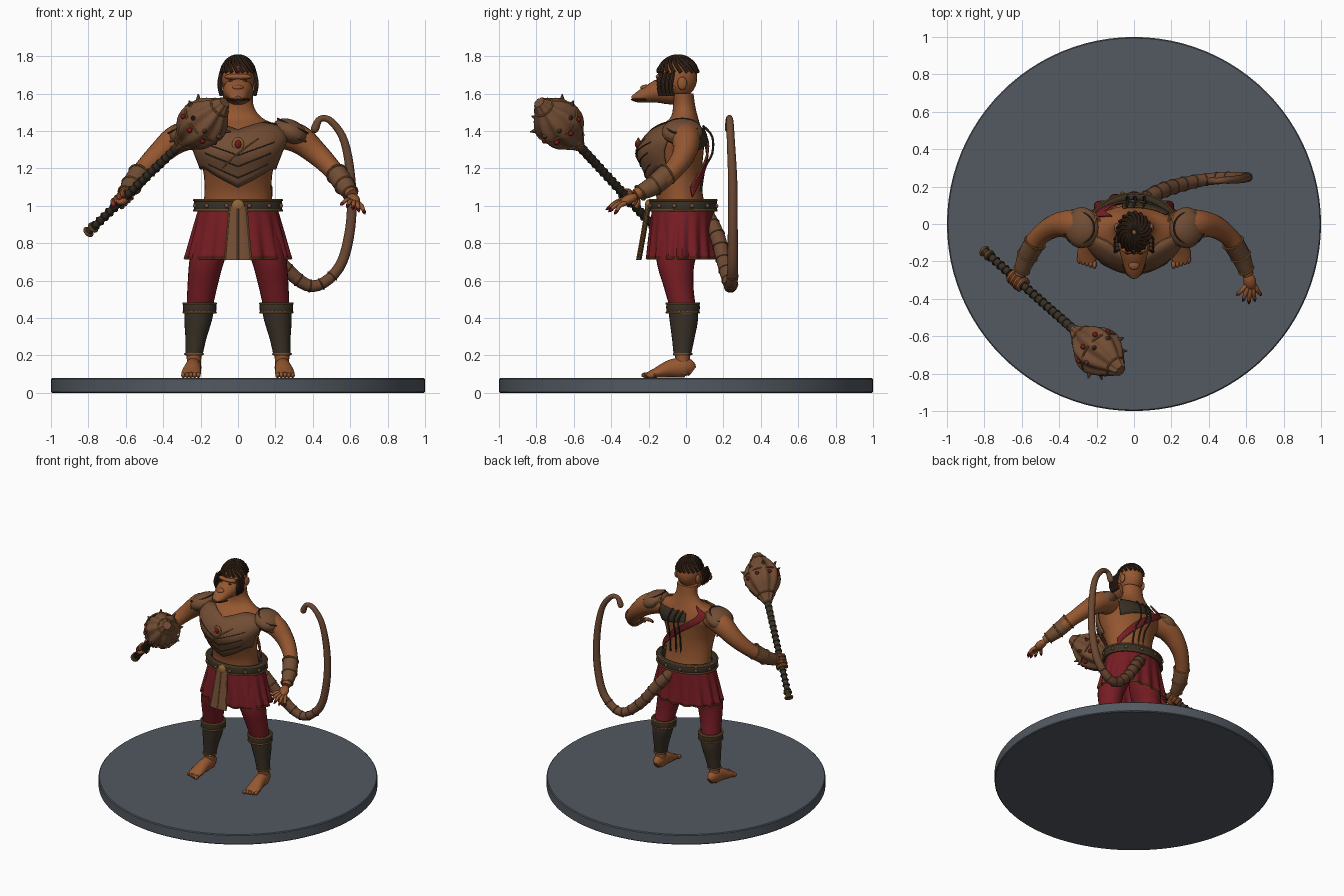
import bpy, bmesh, math
from math import sin, cos, pi
from mathutils import Vector

if "Cube" in bpy.data.objects:
    bpy.data.objects.remove(bpy.data.objects["Cube"])


def material(name, *rgb):
    m = bpy.data.materials.new(name)
    m.use_nodes = True
    m.diffuse_color = (*rgb, 1)
    m.node_tree.nodes["Principled BSDF"].inputs["Base Color"].default_value = (*rgb, 1)
    return m


stone = material("slate stone", .085, .1, .12)
skin = material("brown skin", .3, .095, .03)
red = material("red cloth", .18, .012, .017)
leather = material("brown leather", .17, .075, .035)
dark = material("dark leather", .04, .03, .019)
gold = material("dull gold", .28, .13, .035)
fur = material("tail fur", .15, .065, .032)
hair = material("dark hair", .045, .022, .012)
ruby = material("ruby", .2, .008, .008)


def finish(obj, mat, angle=40):
    obj.data.materials.append(mat)
    bpy.ops.object.select_all(action='DESELECT')
    obj.select_set(True)
    bpy.context.view_layer.objects.active = obj
    bpy.ops.object.shade_smooth_by_angle(angle=math.radians(angle))
    return obj


def from_bmesh(name, bm, mat, thick=0):
    bmesh.ops.recalc_face_normals(bm, faces=bm.faces)
    mesh = bpy.data.meshes.new(name)
    bm.to_mesh(mesh)
    bm.free()
    obj = bpy.data.objects.new(name, mesh)
    bpy.context.collection.objects.link(obj)
    if thick:
        mod = obj.modifiers.new("thickness", 'SOLIDIFY')
        mod.thickness, mod.offset = thick, 0
    return finish(obj, mat)


def spline(pts, u):
    i = min(int(u), len(pts) - 2)
    f = u - i
    quad = zip(pts[max(i - 1, 0)], pts[i], pts[i + 1], pts[min(i + 2, len(pts) - 1)])
    return [b + f * (c - a + f * (2*a - 5*b + 4*c - d + f * (3*b - a - 3*c + d))) / 2
            for a, b, c, d in quad]


def sweep(name, pts, mat, sides=16, flat=False, ripple=None, caps=True, steps=5, thick=0):
    """Skin elliptical rings along a smooth path of (x, y, z, radius[, radius])."""
    pts = [tuple(p) + (p[-1],) * (5 - len(p)) for p in pts]
    n = (len(pts) - 1) * steps
    rows = [spline(pts, k / steps) for k in range(n + 1)]
    bm = bmesh.new()
    rings, side, up = [], Vector((1, 0, 0)), Vector((0, 1, 0))
    for k, (x, y, z, rx, ry) in enumerate(rows):
        if not flat:
            t = (Vector(rows[min(k + 1, n)][:3]) - Vector(rows[max(k - 1, 0)][:3])).normalized()
            side = Vector((.01, .02, 1)).cross(t) if k == 0 else side - side.project(t)
            side.normalize()
            up = t.cross(side)
        ring = []
        for j in range(sides):
            a = 2 * pi * j / sides
            r = ripple(a, k / n) if ripple else 1
            ring.append(bm.verts.new(Vector((x, y, z)) + (side * rx * cos(a) + up * ry * sin(a)) * r))
        rings.append(ring)
    for lo, hi in zip(rings, rings[1:]):
        for j in range(sides):
            i = (j + 1) % sides
            bm.faces.new((lo[j], lo[i], hi[i], hi[j]))
    if caps:
        bm.faces.new(rings[0])
        bm.faces.new(rings[-1])
    return from_bmesh(name, bm, mat, thick)


def wire(name, points, r, mat, steps=1):
    return sweep(name, [(*p, r) for p in points], mat, 8, steps=steps)


def ball(name, loc, scale, mat, rot=(0, 0, 0)):
    bpy.ops.mesh.primitive_uv_sphere_add(segments=24, ring_count=14, location=loc, rotation=rot)
    obj = bpy.context.object
    obj.name, obj.scale = name, scale
    return finish(obj, mat)


def ring(name, loc, axis, r, thick, mat, ry=None):
    bpy.ops.mesh.primitive_torus_add(major_segments=32, minor_segments=8, location=loc,
                                     major_radius=1, minor_radius=thick / r)
    obj = bpy.context.object
    obj.name, obj.scale = name, (r, ry or r, r)
    obj.rotation_euler = Vector(axis).to_track_quat('Z', 'Y').to_euler()
    return finish(obj, mat)


# Base disc
bpy.ops.mesh.primitive_cylinder_add(vertices=96, radius=1, depth=.08, location=(0, 0, .04))
base = bpy.context.object
base.name = "base_disc"
bevel = base.modifiers.new("edge", 'BEVEL')
bevel.width = .006
finish(base, stone)

# Torso, and a helper that places things on its surface
TORSO = [(0, -.02, .93, .19, .14), (0, -.035, 1.06, .18, .125), (0, -.06, 1.18, .185, .145),
         (0, -.075, 1.28, .22, .168), (0, -.055, 1.36, .25, .155), (0, -.035, 1.42, .225, .115),
         (0, -.01, 1.47, .13, .075), (0, -.01, 1.53, .085, .06), (0, -.02, 1.6, .08, .06)]
sweep("torso", TORSO, skin, 32, flat=True)


def on_torso(a, z, off):
    lo, hi = 0, len(TORSO) - 1
    for _ in range(20):
        mid = (lo + hi) / 2
        lo, hi = (mid, hi) if spline(TORSO, mid)[2] < z else (lo, mid)
    x, y, _, rx, ry = spline(TORSO, lo)
    return Vector((x + (rx + off) * sin(a), y - (ry + off) * cos(a), z))


def patch(name, a0, a1, low, high, off, mat, trim=.005):
    """A fitted sheet on the torso, edged with trim."""
    bm, n, m = bmesh.new(), 36, 10
    angles = [a0 + (a1 - a0) * i / n for i in range(n + 1)]
    grid = [[on_torso(a, low(a) + (high(a) - low(a)) * j / m, off) for j in range(m + 1)]
            for a in angles]
    verts = [[bm.verts.new(p) for p in col] for col in grid]
    for c, d in zip(verts, verts[1:]):
        for j in range(m):
            bm.faces.new((c[j], d[j], d[j + 1], c[j + 1]))
    from_bmesh(name, bm, mat, .012)
    for label, k in (("lower", 0), ("upper", -1)):
        wire(f"{name}_{label}_trim", [col[k] for col in grid], trim, gold)


# Chest armour with engraved lines and a gem
patch("chest_armour", -1.35, 1.35, lambda a: 1.1 + .1 * min(abs(a), 1),
      lambda a: 1.405 + .04 * sin(min(abs(a) * 1.9, pi * 1.2)), .016, leather)
for s in (-1, 1):
    for i in range(3):
        wire("chest_engraving", [on_torso(s * t * .09, 1.15 + i * .06 + t * .008, .024)
                                 for t in range(10)], .003, dark)
wire("chest_diagonal", [on_torso(-.4 + t * .08, 1.2 + t * .016, .025) for t in range(11)], .004, gold)
gem = on_torso(0, 1.33, .026)
ball("chest_gem_setting", gem, (.032, .01, .036), gold)
ball("chest_gem", gem, (.02, .018, .026), ruby)

# Back plate, diagonal strap and cords
patch("back_plate", pi - .8, pi + .25, lambda a: 1.36 - .06 * (pi + .3 - a),
      lambda a: 1.415, .01, dark, .004)
patch("back_strap", pi - 1.1, pi + 1, lambda a: 1.05 + .18 * (a - pi + 1.1),
      lambda a: 1.1 + .18 * (a - pi + 1.1), .022, red, .004)
for x in (-.04, 0, .05):
    wire("back_cord", [(x, .09, 1.43), (x + .01, .14, 1.37), (x, .14, 1.28), (x + .02, .1, 1.2),
                       (x + .03, .08, 1.08)], .006, dark, 4)

# Belt, buckle, skirt and front flap
sweep("belt", [(0, -.015, z, rx, rx - .055) for z, rx in
               ((.98, .2), (.975, .233), (1.03, .233), (1.03, .2), (.98, .2))],
      dark, 40, flat=True, caps=False)
for z in (.975, 1.03):
    ring("belt_trim", (0, -.015, z), (0, 0, 1), .235, .006, gold, .18)
ball("belt_buckle", (0, -.2, 1), (.035, .02, .035), gold)
for i in range(12):
    a = pi * (i + .5) / 6
    ball("belt_stud", (.236 * sin(a), -.015 - .182 * cos(a), 1), (.012, .012, .012), leather)


def pleats(a, t):
    return 1 + .055 * t * cos(16 * a)


sweep("skirt", [(0, -.015, .99, .205, .16), (0, -.02, .85, .24, .17), (0, -.02, .72, .27, .18)],
      red, 128, flat=True, ripple=pleats, caps=False, thick=.01)
wire("skirt_hem", [(.27 * pleats(a, 1) * cos(a), -.02 + .18 * pleats(a, 1) * sin(a), .72)
                   for a in (2 * pi * i / 128 for i in range(129))], .006, gold)
FLAP = [(0, -.2, 1, .045, .012), (0, -.225, .85, .058, .012), (0, -.25, .71, .07, .012)]
sweep("front_flap", FLAP, leather, 12, flat=True)
for s in (-1, 0, 1):
    wire("flap_trim", [(s * rx, y - .012 * (s == 0), z) for x, y, z, rx, _ in FLAP], .005, gold, 4)

for s in (-1, 1):
    # Legs, shin guards and feet
    sweep("trouser_leg", [(s * .1, -.02, .95, .1, .12), (s * .14, -.04, .8, .105, .12),
                          (s * .17, -.055, .69, .092, .1), (s * .19, -.04, .57, .08, .08),
                          (s * .205, -.018, .46, .07, .07)], red, 24, flat=True)
    sweep("shin_guard", [(s * .205, -.018, .47, .08, .078), (s * .213, -.012, .39, .074, .076),
                         (s * .225, -.015, .29, .056, .06), (s * .235, -.02, .2, .045, .046)],
          dark, 24, flat=True)
    sweep("shin_cuff", [(s * .205, -.016, .425, .078), (s * .205, -.016, .435, .088),
                        (s * .205, -.016, .475, .088), (s * .205, -.016, .482, .07)],
          dark, 24, flat=True)
    for x, z, r in ((.205, .43, .086), (.205, .478, .087), (.235, .208, .047)):
        ring("shin_trim", (s * x, -.017, z), (0, 0, 1), r, .006, gold)
    sweep("ankle", [(s * .235, -.02, .22, .04), (s * .236, -.015, .1, .036)], skin, flat=True)
    sweep("foot", [(s * .235, .035, .115, .02, .03), (s * .237, 0, .135, .04, .052),
                   (s * .242, -.08, .13, .045, .048), (s * .25, -.16, .107, .053, .027),
                   (s * .25, -.205, .096, .045, .015)], skin)
    for i in range(5):
        ball("toe", (s * (.212 + .02 * i), -.215 + .007 * i, .095), (.012, .024, .015), skin)

    # Arms, shoulder guards and bracers
    sweep("arm", [(s * .2, -.02, 1.39, .075), (s * .32, 0, 1.36, .078), (s * .42, -.01, 1.28, .063),
                  (s * .5, -.06, 1.2, .052), (s * .56, -.14, 1.13, .048), (s * .61, -.27, 1.06, .03)], skin)
    tilt = (0, s * .45, 0)
    ball("shoulder_guard", (s * .28, -.02, 1.395), (.1, .11, .065), leather, tilt)
    axis = Vector((s * sin(.45), 0, cos(.45)))
    ring("shoulder_trim", Vector((s * .28, -.02, 1.395)) - axis * .01, axis, .1, .006, gold, .11)
    ring("shoulder_band", Vector((s * .28, -.02, 1.395)) + axis * .035, axis, .084, .005, dark, .092)
    cuff = [(s * .53, -.1, 1.17, .056), (s * .57, -.17, 1.11, .053), (s * .6, -.245, 1.07, .041)]
    sweep("bracer", cuff, leather)
    for x, y, z, r in cuff:
        ring("bracer_trim", (x, y, z), (s * .4, -.8, -.5), r, .006, gold)
    ball("palm", (s * .618, -.305, 1.035), (.034, .052, .026), skin, (.4, 0, s * .3))

# Open left hand with red nails
for i in range(5):
    tip = Vector((.555 + .03 * i, -.375 - .04 * sin(pi * i / 4), 1.01 - .011 * i))
    root = Vector((.6 + .011 * i, -.325, 1.03 - .004 * i))
    mid = root.lerp(tip, .5) + Vector((0, -.004, .01))
    sweep("finger", [(*root, .013), (*mid, .012), (*tip, .009)], skin, 10)
    sweep("nail", [(*mid.lerp(tip, .75), .0105), (*tip, .0095), (*(tip + (tip - mid) * .35), .002)], ruby, 8)

# Mace: shaft, wraps, pommel and ribbed head
END, TOP = Vector((-.8, -.145, .86)), Vector((-.18, -.69, 1.45))
AXIS = (TOP - END).normalized()
E1 = AXIS.cross(Vector((0, 0, 1))).normalized()
E2 = AXIS.cross(E1)


def on_mace(t, a=0, r=0):
    return END.lerp(TOP, t) + (E1 * cos(a) + E2 * sin(a)) * r


sweep("mace_shaft", [(*on_mace(0), .02), (*on_mace(.5), .021), (*on_mace(.82), .026)], dark)
for i in range(18):
    ring("shaft_wrap", on_mace(.06 + i * .04), AXIS, .022, .005, dark)
for t in (0, .04, .78):
    ring("shaft_collar", on_mace(t), AXIS, .024, .008, gold)
HEAD = [(.78, .03), (.84, .062), (.92, .112), (1, .124), (1.07, .098), (1.13, .055), (1.175, .03)]
sweep("mace_head", [(*on_mace(t), r) for t, r in HEAD], leather, 64,
      ripple=lambda a, t: 1 + .08 * cos(8 * a))
for t, r in HEAD[1:6:2]:
    ring("mace_band", on_mace(t), AXIS, r * 1.02, .006, gold)
for i in range(8):
    a = pi * i / 4
    ball("mace_gem", on_mace(.97, a + .3, .12), (.014, .014, .014), ruby)
    sweep("mace_spike", [(*on_mace(1.02, a, .1), .022), (*on_mace(1.05, a, .145), .003)], leather, 8)

# Right hand closed on the shaft
for i in range(4):
    loop = [on_mace(.25 + .027 * i, a * .8 + 2.4, .032) for a in range(6)]
    wire("gripping_finger", loop, .013, skin, 3)
    ball("gripping_nail", loop[-1], (.012, .012, .012), ruby)

# Tail with bands near its root
TAIL = [(.03, .11, .95, .042), (.13, .17, .83, .041), (.25, .21, .67, .038), (.4, .24, .57, .032),
        (.54, .25, .67, .029), (.6, .25, .88, .027), (.605, .25, 1.12, .025), (.57, .24, 1.34, .022),
        (.5, .235, 1.45, .019), (.44, .23, 1.465, .017), (.41, .23, 1.41, .022), (.4, .23, 1.395, .008)]
sweep("tail", TAIL, fur)
for i in range(9):
    here, ahead = spline(TAIL, .5 + i * .4), spline(TAIL, .55 + i * .4)
    ring("tail_band", here[:3], Vector(ahead[:3]) - Vector(here[:3]), here[3], .004, fur)

# Head: skull, muzzle, face
ball("skull", (0, -.045, 1.685), (.088, .105, .112), skin)
sweep("muzzle", [(0, -.06, 1.61, .085, .07), (0, -.13, 1.615, .08, .068), (0, -.2, 1.598, .062, .047),
                 (0, -.26, 1.58, .042, .028), (0, -.29, 1.575, .015, .012)], skin, 24)
ball("brow", (0, -.132, 1.69), (.074, .03, .018), skin)
ball("nose", (0, -.215, 1.632), (.03, .03, .016), skin)
wire("mouth_line", [(.06 * sin(a), -.19 - .098 * cos(a), 1.568) for a in (-1.3, -.8, 0, .8, 1.3)], .006, hair, 4)
ball("forehead_setting", (0, -.144, 1.725), (.012, .008, .024), gold)
ball("forehead_gem", (0, -.15, 1.725), (.008, .007, .016), ruby)
for s in (-1, 1):
    ball("eye", (s * .035, -.152, 1.668), (.013, .01, .007), hair)
    ball("ear", (s * .092, -.02, 1.655), (.014, .025, .035), skin)
    for i in range(4):
        wire("side_braid", [(s * .09, -.07 - i * .02, 1.71), (s * .1, -.08 - i * .022, 1.65),
                            (s * .088, -.075 - i * .02, 1.59)], .011, hair, 4)

# Swirled braids over the crown
for i in range(18):
    turn = 2 * pi * i / 18
    path = []
    for k in range(6):
        tilt, a = .12 + k * .24, turn + k * .17
        path.append((.093 * sin(tilt) * cos(a), -.043 + .11 * sin(tilt) * sin(a), 1.685 + .116 * cos(tilt)))
    wire("crown_braid", path, .01, hair, 3)
